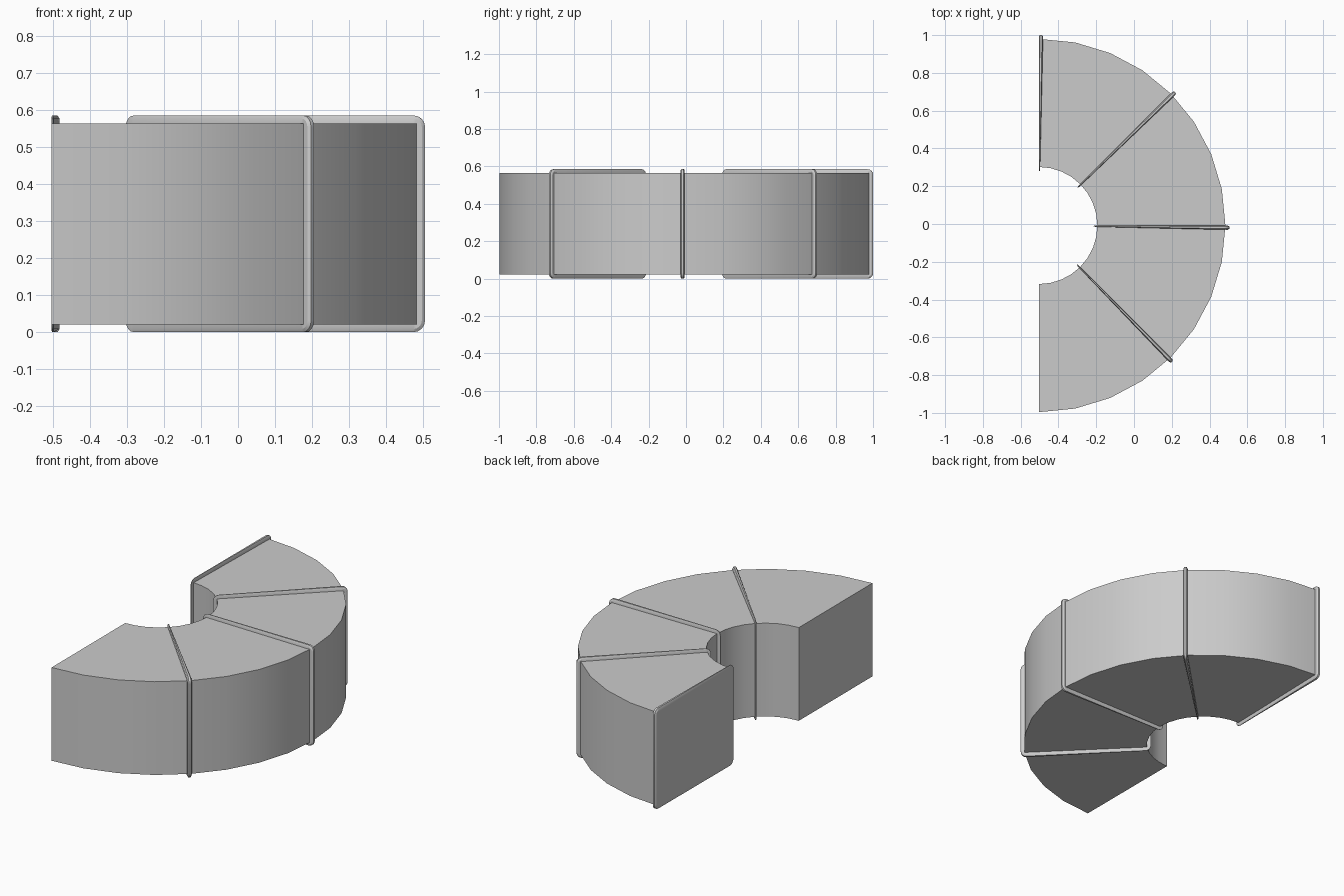
import bpy, bmesh, math
from mathutils import Vector

cube = bpy.data.objects.get("Cube")
if cube:
    bpy.data.objects.remove(cube, do_unlink=True)

# Bend axis and duct cross-section
CX, CY = -0.504, -0.008
R_IN, R_OUT = 0.31, 0.988
Z_LOW, Z_HIGH = 0.021, 0.564
RIM = 0.021          # how far a rim stands out from the duct
RIM_ANGLE = 1.3      # rim thickness in degrees

steel = bpy.data.materials.new("light grey metal")
steel.use_nodes = True
grey = (0.6, 0.6, 0.6, 1)
steel.diffuse_color = grey
steel.node_tree.nodes["Principled BSDF"].inputs["Base Color"].default_value = grey


def polar(r, degrees, z):
    a = math.radians(degrees)
    return Vector((CX + r * math.cos(a), CY + r * math.sin(a), z))


def loft(name, rings, loop):
    """Skin a row of closed sections; close it into a loop or cap both ends."""
    bm = bmesh.new()
    rows = [[bm.verts.new(p) for p in ring] for ring in rings]
    count = len(rows[0])
    pairs = list(zip(rows, rows[1:]))
    if loop:
        pairs.append((rows[-1], rows[0]))
    else:
        bm.faces.new(rows[0])
        bm.faces.new(rows[-1])
    for a, b in pairs:
        for i in range(count):
            j = (i + 1) % count
            bm.faces.new((a[i], a[j], b[j], b[i]))
    bmesh.ops.recalc_face_normals(bm, faces=bm.faces)
    mesh = bpy.data.meshes.new(name)
    bm.to_mesh(mesh)
    bm.free()
    mesh.materials.append(steel)
    obj = bpy.data.objects.new(name, mesh)
    bpy.context.collection.objects.link(obj)
    bpy.ops.object.select_all(action="DESELECT")
    obj.select_set(True)
    bpy.context.view_layer.objects.active = obj
    bpy.ops.object.shade_smooth_by_angle(angle=math.radians(30))


def duct_segment(start):
    """An eighth-turn of rectangular duct."""
    corners = [(R_IN, Z_LOW), (R_OUT, Z_LOW), (R_OUT, Z_HIGH), (R_IN, Z_HIGH)]
    rings = [[polar(r, start - 45 * i / 4, z) for r, z in corners] for i in range(5)]
    loft("duct_segment", rings, loop=False)


def joint_rim(start):
    """A rounded, wedge-thick rim wrapped around the start of a segment."""
    section = [(0, -0.006), (0, 0.6 * RIM), (0.25, RIM),
               (0.75, RIM), (1, 0.6 * RIM), (1, -0.006)]
    inset = 0.01
    corners = [(R_OUT - inset, Z_HIGH - inset, 0), (R_IN + inset, Z_HIGH - inset, 90),
               (R_IN + inset, Z_LOW + inset, 180), (R_OUT - inset, Z_LOW + inset, 270)]
    rings = []
    for r, z, turn in corners:
        for step in range(5):
            a = math.radians(turn + 90 * step / 4)
            rings.append([polar(r + (inset + out) * math.cos(a),
                                start - RIM_ANGLE * side,
                                z + (inset + out) * math.sin(a))
                          for side, out in section])
    loft("joint_rim", rings, loop=True)


# Four segments, each with a rim on its leading end
for start in (90, 45, 0, -45):
    duct_segment(start)
    joint_rim(start)
